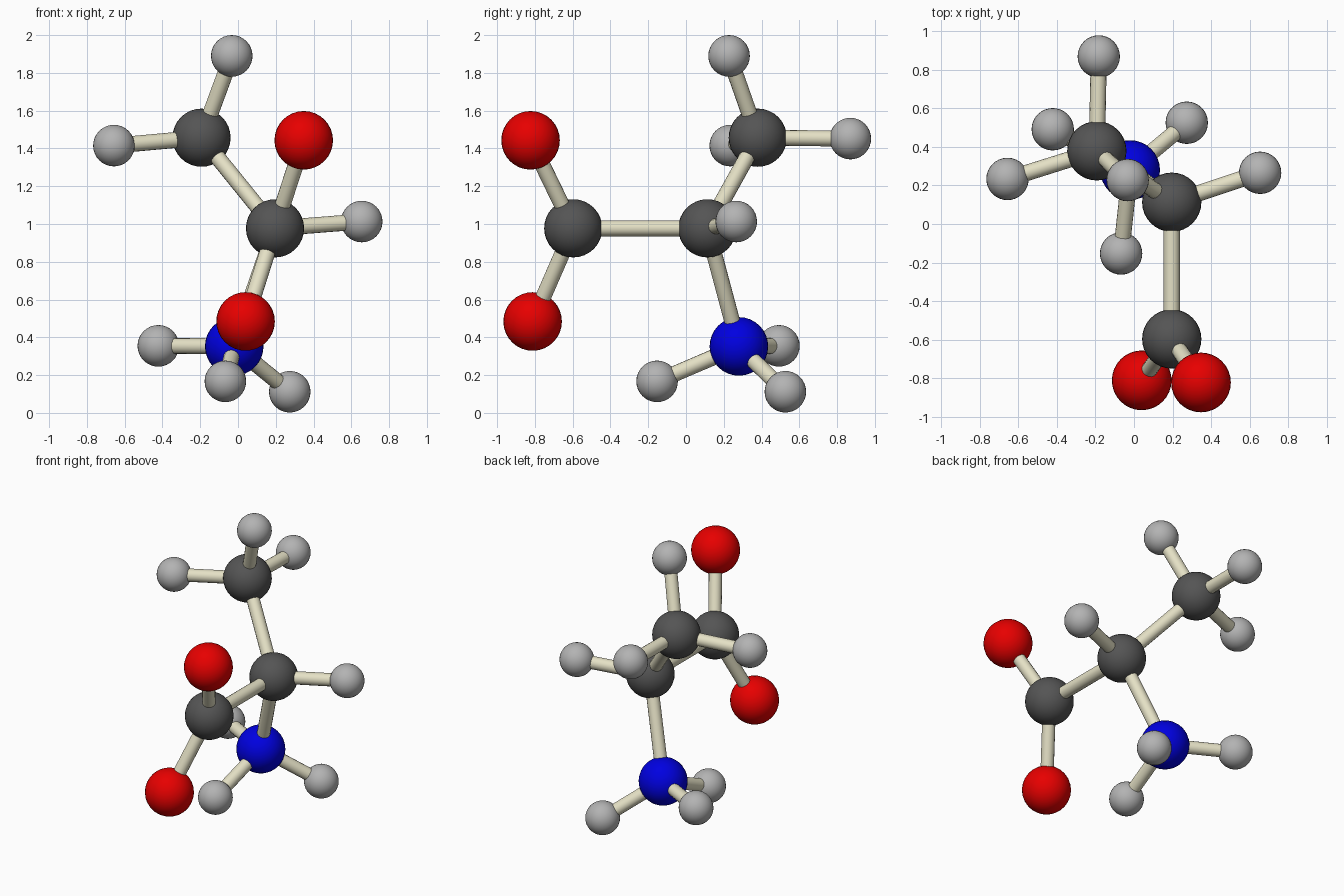
import bpy
from mathutils import Vector

if "Cube" in bpy.data.objects:
    bpy.data.objects.remove(bpy.data.objects["Cube"])


def material(name, rgb):
    m = bpy.data.materials.new(name)
    m.diffuse_color = (*rgb, 1)
    m.use_nodes = True
    m.node_tree.nodes["Principled BSDF"].inputs["Base Color"].default_value = m.diffuse_color
    return m


# Element styles: radius and colour
STYLES = {
    "carbon": (0.154, material("dark_grey", (0.09, 0.09, 0.09))),
    "oxygen": (0.155, material("red", (0.8, 0.0, 0.0))),
    "nitrogen": (0.155, material("blue", (0.0, 0.0, 0.75))),
    "hydrogen": (0.110, material("light_grey", (0.45, 0.45, 0.45))),
}
BOND_MAT = material("cream", (0.78, 0.75, 0.56))
BOND_RADIUS = 0.042

# Atom name: element, centre, atom it is bonded to
ATOMS = {
    "central_carbon": ("carbon", (0.196, 0.113, 0.977), None),
    "methyl_carbon": ("carbon", (-0.193, 0.38, 1.457), "central_carbon"),
    "acid_carbon": ("carbon", (0.196, -0.597, 0.977), "central_carbon"),
    "amine_nitrogen": ("nitrogen", (-0.02, 0.28, 0.352), "central_carbon"),
    "upper_oxygen": ("oxygen", (0.348, -0.823, 1.443), "acid_carbon"),
    "lower_oxygen": ("oxygen", (0.04, -0.812, 0.484), "acid_carbon"),
    "central_hydrogen": ("hydrogen", (0.655, 0.266, 1.013), "central_carbon"),
    "methyl_hydrogen_top": ("hydrogen", (-0.033, 0.228, 1.89), "methyl_carbon"),
    "methyl_hydrogen_left": ("hydrogen", (-0.657, 0.234, 1.415), "methyl_carbon"),
    "methyl_hydrogen_back": ("hydrogen", (-0.183, 0.87, 1.452), "methyl_carbon"),
    "amine_hydrogen_left": ("hydrogen", (-0.422, 0.492, 0.355), "amine_nitrogen"),
    "amine_hydrogen_front": ("hydrogen", (-0.067, -0.153, 0.167), "amine_nitrogen"),
    "amine_hydrogen_right": ("hydrogen", (0.274, 0.526, 0.112), "amine_nitrogen"),
}


def finish(name, mat):
    ob = bpy.context.object
    ob.name = name
    ob.data.materials.append(mat)
    bpy.ops.object.shade_smooth_by_angle()


def add_atom(name, element, centre):
    radius, mat = STYLES[element]
    bpy.ops.mesh.primitive_uv_sphere_add(
        segments=32, ring_count=16, radius=radius, location=centre)
    finish(name, mat)


def add_bond(name, start, end):
    a, b = Vector(start), Vector(end)
    bpy.ops.mesh.primitive_cylinder_add(
        vertices=16, radius=BOND_RADIUS, depth=(b - a).length,
        location=(a + b) / 2,
        rotation=(b - a).to_track_quat('Z', 'Y').to_euler())
    finish(name, BOND_MAT)


# Balls and the sticks joining them
for name, (element, centre, parent) in ATOMS.items():
    add_atom(name, element, centre)
    if parent:
        add_bond(name + "_bond", ATOMS[parent][1], centre)
